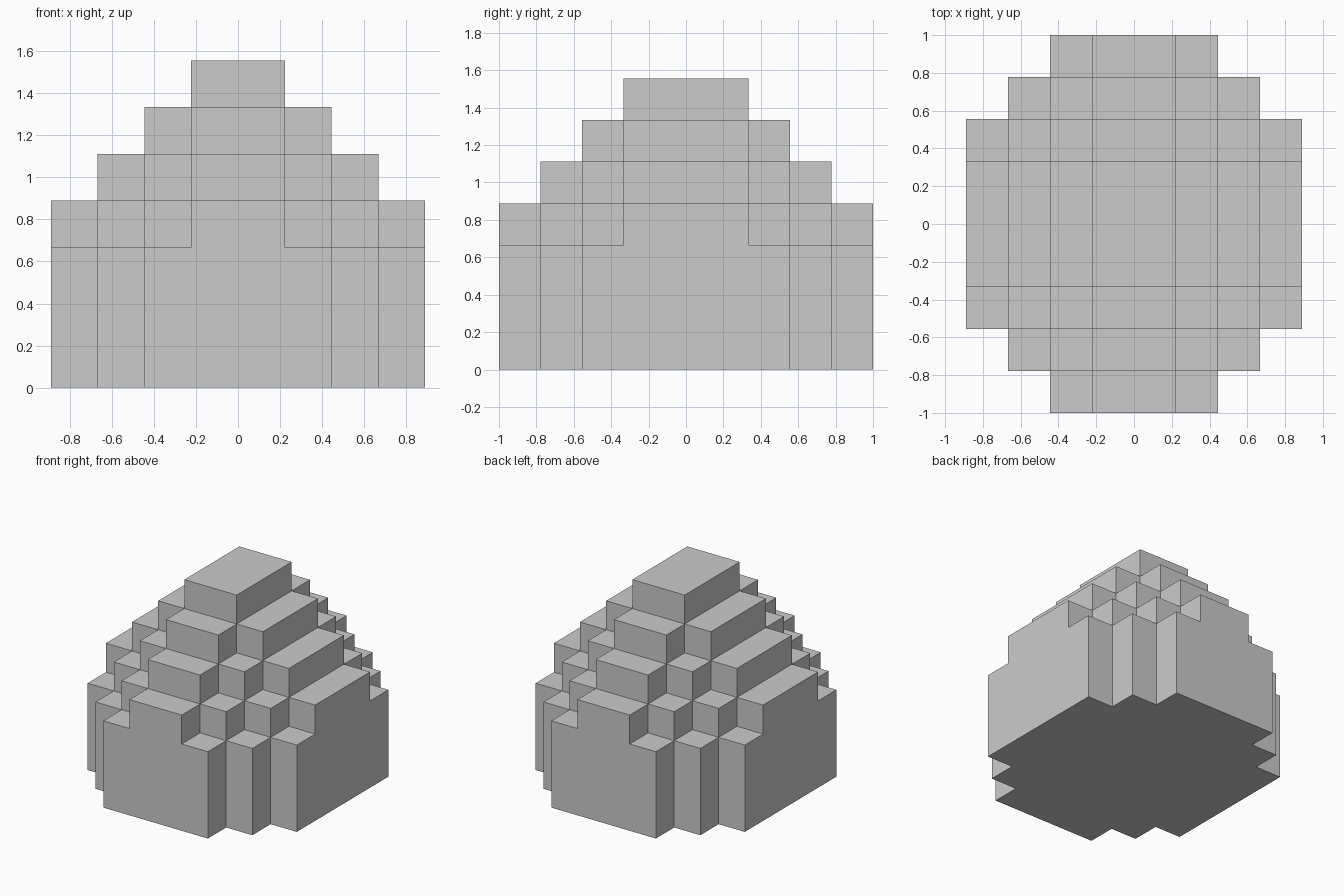
import bpy, bmesh
from math import radians

if "Cube" in bpy.data.objects:
    bpy.data.objects.remove(bpy.data.objects["Cube"])

U = 2 / 9                                    # block unit
XS = [-4, -3, -2, -1, 1, 2, 3, 4]            # grid lines in units
YS = [-4.5, -3.5, -2.5, -1.5, 1.5, 2.5, 3.5, 4.5]
ZS = [0, 3, 4, 5, 6, 7]


def solid(c):
    """A cell is filled while its ring distance fits under the stepped slope."""
    i, j, k = c
    return 0 <= k < 5 and abs(i - 3) + abs(j - 3) <= 4 - k and 0 <= i < 7 and 0 <= j < 7


def add_exposed_faces(bm, c):
    for axis in range(3):
        for side in (0, 1):
            n = list(c)
            n[axis] += 2 * side - 1
            if solid(n):
                continue
            corners = []
            for a, b in ((0, 0), (1, 0), (1, 1), (0, 1)):
                p = list(c)
                p[axis] += side
                p[(axis + 1) % 3] += a
                p[(axis + 2) % 3] += b
                corners.append(bm.verts.new((XS[p[0]] * U, YS[p[1]] * U, ZS[p[2]] * U)))
            bm.faces.new(corners if side else corners[::-1])


# Stepped mound: outer skin of the stacked blocks, flat areas merged
bm = bmesh.new()
for i in range(7):
    for j in range(7):
        for k in range(5):
            if solid((i, j, k)):
                add_exposed_faces(bm, (i, j, k))
bmesh.ops.remove_doubles(bm, verts=bm.verts[:], dist=1e-4)
bmesh.ops.dissolve_limit(bm, angle_limit=radians(1), verts=bm.verts[:], edges=bm.edges[:])
bmesh.ops.recalc_face_normals(bm, faces=bm.faces[:])

mesh = bpy.data.meshes.new("stepped_mound")
bm.to_mesh(mesh)
bm.free()
bpy.context.collection.objects.link(bpy.data.objects.new("stepped_mound", mesh))
